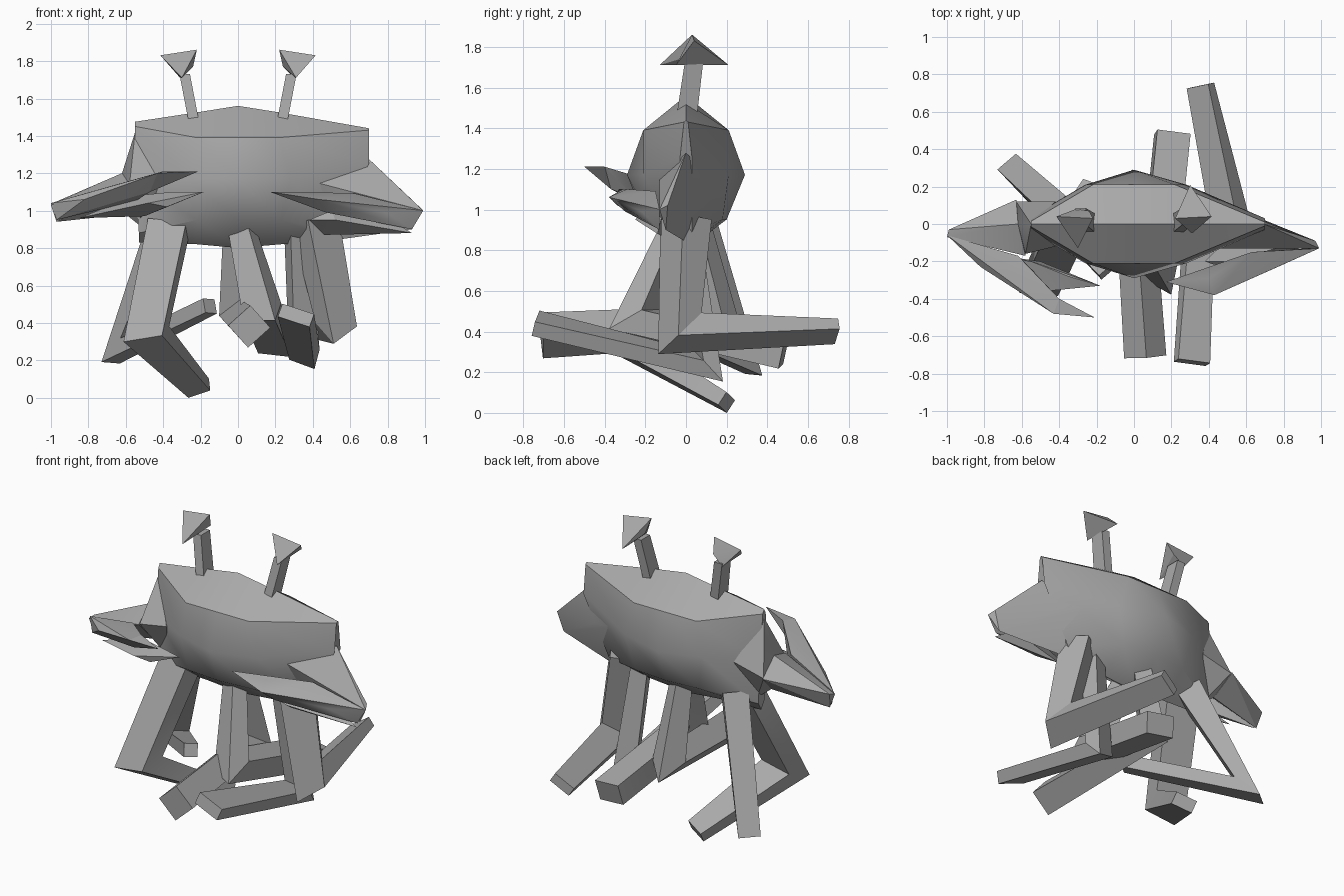
import bpy, bmesh, math
from mathutils import Vector

if "Cube" in bpy.data.objects:
    bpy.data.objects.remove(bpy.data.objects["Cube"])

grey = bpy.data.materials.new("shell_grey")
grey.diffuse_color = (0.4, 0.4, 0.4, 1)
grey.use_nodes = True
grey.node_tree.nodes["Principled BSDF"].inputs["Base Color"].default_value = grey.diffuse_color
parts = []


def finish(name, bm, angle=30):
    bmesh.ops.recalc_face_normals(bm, faces=bm.faces)
    me = bpy.data.meshes.new(name)
    bm.to_mesh(me)
    bm.free()
    me.materials.append(grey)
    ob = bpy.data.objects.new(name, me)
    bpy.context.collection.objects.link(ob)
    bpy.ops.object.select_all(action='DESELECT')
    ob.select_set(True)
    bpy.context.view_layer.objects.active = ob
    bpy.ops.object.shade_smooth_by_angle(angle=math.radians(angle))
    parts.append(ob)


def loft(name, rings, angle=30):
    bm = bmesh.new()
    vs = [[bm.verts.new(p) for p in r] for r in rings]
    n = len(vs[0])
    for a, b in zip(vs, vs[1:]):
        for i in range(n):
            j = (i + 1) % n
            bm.faces.new((a[i], a[j], b[j], b[i]))
    bm.faces.new(vs[0])
    bm.faces.new(vs[-1])
    finish(name, bm, angle)


def hull(name, pts):
    bm = bmesh.new()
    for p in pts:
        bm.verts.new(p)
    res = bmesh.ops.convex_hull(bm, input=bm.verts)
    junk = [g for g in set(res["geom_interior"] + res["geom_unused"])
            if isinstance(g, bmesh.types.BMVert)]
    bmesh.ops.delete(bm, geom=junk, context='VERTS')
    finish(name, bm)


def leg(name, hip, knee, foot, thick, wide, twist=0):
    """Bent four-sided beam with a mitred knee and a twisted section."""
    hip, knee, foot = Vector(hip), Vector(knee), Vector(foot)
    d1, d2 = (knee - hip).normalized(), (foot - knee).normalized()
    n = d1.cross(d2).normalized()
    m1, m2 = n.cross(d1), n.cross(d2)
    mk = (m1 + m2).normalized()
    mk *= min(1 / max(mk.dot(m1), 0.1), 1.5)
    c, s = math.cos(math.radians(twist)), math.sin(math.radians(twist))
    rings = []
    for p, m, t, w in zip((hip, knee, foot), (m1, mk, m2), thick, wide):
        a = (n * c + m * s) * w / 2
        b = (m * c - n * s) * t / 2
        rings.append([p + a + b, p - a + b, p - a - b, p + a - b])
    loft(name, rings)


# Body: eight-sided sections running from side to side
def section(x_top, x_mid, x_low, zt, w1, z1, w2, z2, w3, z3, zb):
    return [(x_top, 0, zt), (x_top, -w1, z1), (x_mid, -w2, z2), (x_low, -w3, z3),
            (x_low, 0, zb), (x_low, w3, z3), (x_mid, w2, z2), (x_top, w1, z1)]


loft("body", [
    section(-.55, -.55, -.53, 1.475, .015, 1.45, .04, 1.15, .03, .88, .83),
    section(-.22, -.26, -.22, 1.525, .21, 1.39, .21, 1.17, .18, .95, .82),
    section(0, 0, 0, 1.56, .21, 1.39, .29, 1.17, .2, .95, .80),
    section(.22, .28, .23, 1.525, .21, 1.39, .21, 1.17, .18, .95, .82),
    section(.70, .70, .52, 1.44, .01, 1.43, .03, 1.25, .03, .89, .84),
], 40)

# Eye stalks and pointed eyes
for name, s, tip_y in (("left", -1, -.13), ("right", 1, .21)):
    rings = []
    for x, y, z, h in ((.235, .005, 1.47, .05), (.285, .04, 1.73, .045)):
        rings.append([(s * (x - .028), y - h, z), (s * (x + .028), y - h, z),
                      (s * (x + .028), y + h, z), (s * (x - .028), y + h, z)])
    loft(name + "_eye_stalk", rings)
    hull(name + "_eye", [(s * .415, .04, 1.83), (s * .30, tip_y, 1.71),
                         (s * .22, .03, 1.86), (s * .31, -.05 if s > 0 else .08, 1.71),
                         (s * .24, .07, 1.77)])

# Left arm and pincer
hull("left_shoulder", [(-.42, .12, 1.15), (-.42, -.12, 1.15), (-.5, 0, .9), (-.55, 0, 1.42),
                       (-.63, .12, 1.1), (-.62, 0, 1.2), (-.58, -.16, 1.14), (-.6, 0, .98)])
hull("left_arm", [(-.63, .13, 1.1), (-.62, 0, 1.2), (-.58, -.17, 1.14), (-.6, 0, .98),
                  (-.99, -.03, 1.04), (-1, -.07, 1.03), (-.97, -.06, .94)])
hull("left_upper_claw", [(-1, -.06, 1.04), (-.97, -.08, .95), (-.82, -.23, 1.06),
                         (-.62, -.17, 1.14), (-.55, -.24, 1.05), (-.43, -.48, 1.2),
                         (-.4, -.4, 1.21), (-.47, -.37, 1.1)])
hull("left_upper_claw_tip", [(-.43, -.48, 1.2), (-.4, -.4, 1.21), (-.47, -.37, 1.1),
                             (-.21, -.5, 1.21)])
hull("left_lower_claw", [(-.85, -.15, .96), (-.55, -.2, 1.08), (-.48, -.36, 1.04),
                         (-.5, -.2, .97), (-.35, -.28, 1.1), (-.38, -.34, 1.02),
                         (-.18, -.33, 1.1)])

# Right arm and pincer
hull("right_arm", [(.695, 0, 1.28), (.42, .13, 1.15), (.42, -.13, 1.15), (.5, 0, .84),
                   (.6, .06, 1.1), (.58, -.1, 1.08),
                   (.97, -.09, 1.02), (.99, -.13, 1.0), (.93, -.1, .9)])
hull("right_upper_claw", [(.99, -.13, 1.0), (.93, -.13, .9), (.79, -.22, .99),
                          (.63, -.15, 1.09), (.43, -.38, 1.06), (.4, -.29, 1.1),
                          (.47, -.3, .99), (.17, -.31, 1.1)])
hull("right_lower_claw", [(.93, -.14, .88), (.8, -.12, .96), (.5, -.2, 1.0),
                          (.46, -.12, .87), (.52, -.25, .95), (.38, -.2, .95)])

# Six bent legs: hip, knee, foot, thickness and width at each, twist
leg("left_front_leg", (-.37, -.04, .92), (-.49, -.3, .34), (-.21, .2, .05),
    (.13, .12, .075), (.21, .2, .13), 18)
leg("left_back_leg", (-.38, .05, .92), (-.63, .28, .25), (-.15, -.26, .49),
    (.15, .13, .08), (.15, .13, .08))
leg("middle_back_leg", (-.01, .06, .9), (.0, .17, .43), (.06, -.71, .38),
    (.1, .14, .16), (.1, .15, .16), 50)
leg("middle_front_leg", (.02, -.06, .9), (.13, -.25, .46), (.205, .48, .29),
    (.09, .13, .13), (.12, .18, .18), -22)
leg("right_front_leg", (.31, 0, .92), (.355, .11, .23), (.31, -.74, .44),
    (.1, .1, .075), (.1, .14, .18), 22)
leg("right_back_leg", (.41, 0, .95), (.525, -.03, .39), (.355, .74, .4),
    (.17, .13, .06), (.2, .17, .14), 22)

# Rest the lowest foot on the ground
low = min(v.co.z for ob in parts for v in ob.data.vertices)
for ob in parts:
    for v in ob.data.vertices:
        v.co.z -= low
